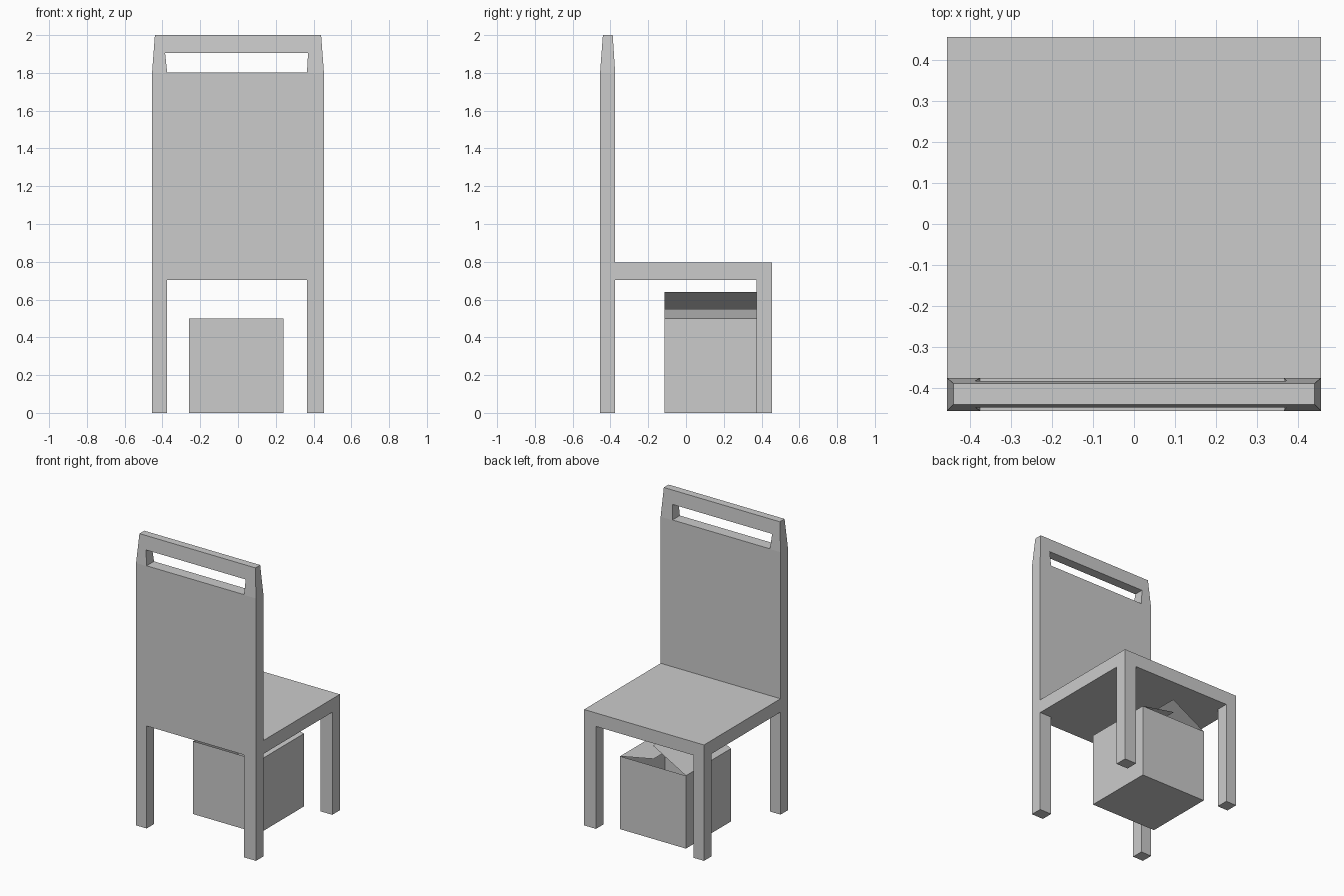
import bpy, bmesh

if "Cube" in bpy.data.objects:
    bpy.data.objects.remove(bpy.data.objects["Cube"])


def add_object(name, bm):
    bmesh.ops.recalc_face_normals(bm, faces=bm.faces[:])
    mesh = bpy.data.meshes.new(name)
    bm.to_mesh(mesh)
    bm.free()
    obj = bpy.data.objects.new(name, mesh)
    bpy.context.collection.objects.link(obj)
    return obj


def loft(name, levels, capped_top=True):
    """Stack rectangles (z, x0, x1, y0, y1) into a solid."""
    bm = bmesh.new()
    rings = [[bm.verts.new((x, y, z)) for x, y in
              ((x0, y0), (x1, y0), (x1, y1), (x0, y1))]
             for z, x0, x1, y0, y1 in levels]
    for low, high in zip(rings, rings[1:]):
        for i in range(4):
            j = (i + 1) % 4
            bm.faces.new((low[i], low[j], high[j], high[i]))
    bm.faces.new(rings[0])
    if capped_top:
        bm.faces.new(rings[-1])
    return add_object(name, bm)


def cut(obj, *levels):
    cutter = loft(obj.name + "_cutter", levels)
    cutter.hide_render = True
    cutter.hide_set(True)
    mod = obj.modifiers.new("cut", 'BOOLEAN')
    mod.operation = 'DIFFERENCE'
    mod.solver = 'EXACT'
    mod.object = cutter


W = 0.455          # half width of the chair
IN_L, IN_R = -0.375, 0.365   # inner sides of the legs
BACK = -0.375      # rear plane of the backrest
SEAT_LOW, SEAT_TOP = 0.703, 0.795

# Backrest with its two legs, tapered at the top
backrest = loft("backrest", [(0, -W, W, -W, BACK),
                             (1.8, -W, W, -W, BACK),
                             (2.0, -0.44, 0.44, -0.44, -0.388)])
cut(backrest, (-0.1, IN_L, IN_R, -1, 0), (SEAT_LOW, IN_L, IN_R, -1, 0))
cut(backrest, (1.802, IN_L, IN_R, -1, 0), (1.905, -0.386, 0.371, -1, 0))

# Seat slab with the other two legs
seat = loft("seat_and_legs", [(0, -W, W, BACK, W), (SEAT_TOP, -W, W, BACK, W)])
cut(seat, (-0.1, IN_L, IN_R, -1, 1), (SEAT_LOW, IN_L, IN_R, -1, 1))
cut(seat, (-0.1, -1, 1, -1, 0.372), (SEAT_LOW, -1, 1, -1, 0.372))

# Thin open box under the seat
BX0, BX1, BY0, BY1, BZ = -0.26, 0.24, -0.115, 0.372, 0.5
loft("open_box", [(0, BX0, BX1, BY0, BY1), (BZ, BX0, BX1, BY0, BY1)],
     capped_top=False)


# Two flaps leaning in over the box
def flap(name, hinge_x, tip_x, tip_z):
    bm = bmesh.new()
    bm.faces.new([bm.verts.new(p) for p in (
        (hinge_x, BY0, BZ), (hinge_x, BY1, BZ),
        (tip_x, BY1, tip_z), (tip_x, BY0, tip_z))])
    add_object(name, bm)


flap("left_flap", BX0, -0.01, 0.64)
flap("right_flap", BX1, -0.015, 0.55)
